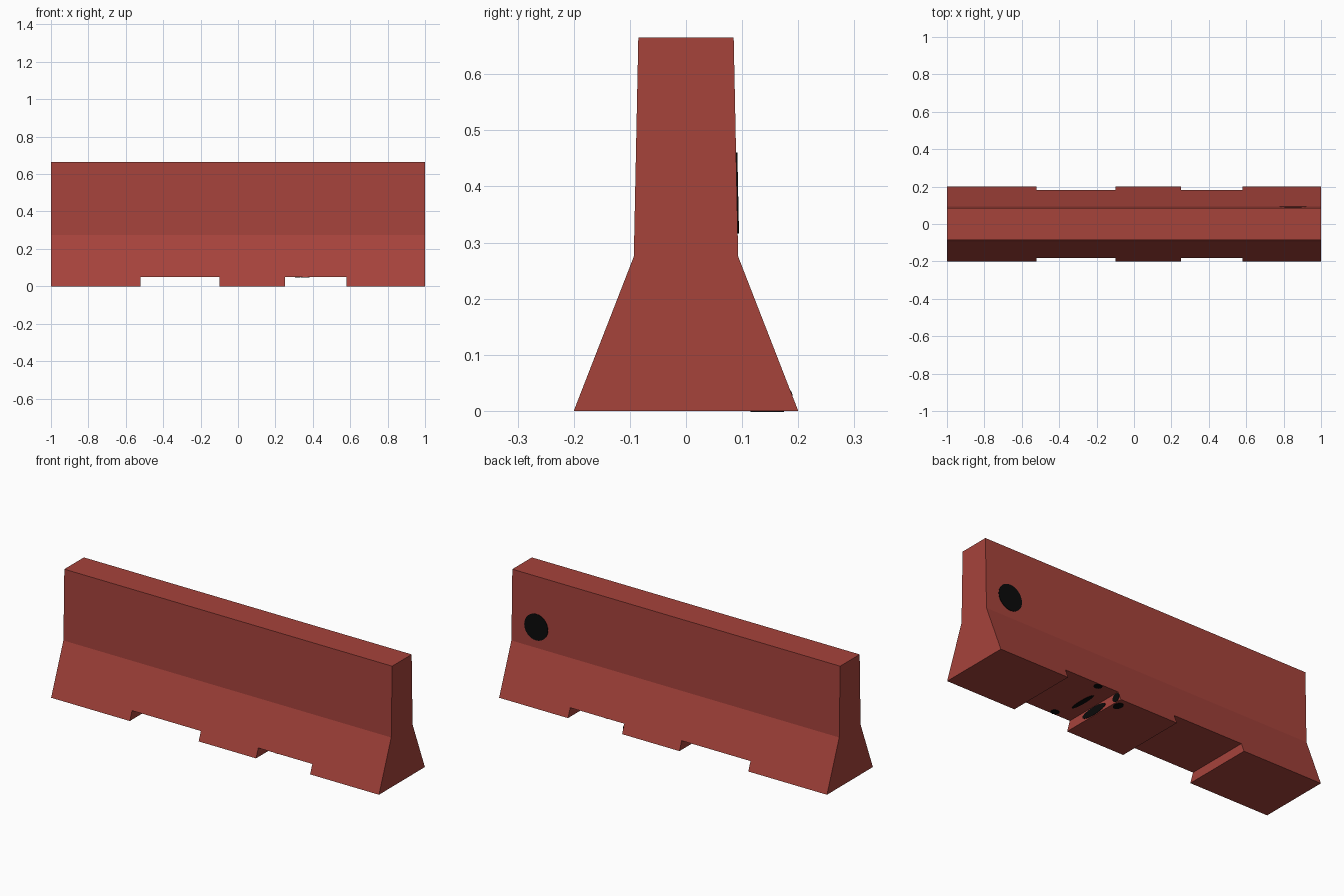
import bpy, bmesh, math
from mathutils import Matrix, Vector

if "Cube" in bpy.data.objects:
    bpy.data.objects.remove(bpy.data.objects["Cube"])


def material(name, rgb):
    m = bpy.data.materials.new(name)
    m.diffuse_color = (*rgb, 1)
    m.use_nodes = True
    m.node_tree.nodes["Principled BSDF"].inputs["Base Color"].default_value = m.diffuse_color
    return m


RED = material("brick red", (0.38, 0.056, 0.044))
BLACK = material("black", (0.003, 0.003, 0.003))


def add_object(name, bm, mat):
    bmesh.ops.recalc_face_normals(bm, faces=bm.faces)
    mesh = bpy.data.meshes.new(name)
    bm.to_mesh(mesh)
    bm.free()
    mesh.materials.append(mat)
    ob = bpy.data.objects.new(name, mesh)
    bpy.context.collection.objects.link(ob)
    return ob


# barrier: half profile mirrored in y, extruded along x
half = [(0.20, 0), (0.093, 0.275), (0.085, 0.665)]
profile = half + [(-y, z) for y, z in reversed(half)]
bm = bmesh.new()
end = bm.faces.new([bm.verts.new((-1, y, z)) for y, z in profile])
ext = bmesh.ops.extrude_face_region(bm, geom=[end], use_keep_orig=True)
bmesh.ops.translate(bm, vec=(2, 0, 0),
                    verts=[g for g in ext["geom"] if isinstance(g, bmesh.types.BMVert)])
barrier = add_object("barrier_body", bm, RED)

# fork-lift notches cut across the base
NOTCH = 0.05
for i, (x0, x1) in enumerate([(-0.52, -0.10), (0.25, 0.58)]):
    bm = bmesh.new()
    bmesh.ops.create_cube(bm, size=1, matrix=Matrix.Translation(((x0 + x1) / 2, 0, 0))
                          @ Matrix.Diagonal((x1 - x0, 1, 2 * NOTCH, 1)))
    cutter = add_object(f"notch_cutter_{i}", bm, RED)
    mod = barrier.modifiers.new("notch", 'BOOLEAN')
    mod.operation = 'DIFFERENCE'
    mod.solver = 'EXACT'
    mod.object = cutter
    bpy.context.view_layer.objects.active = barrier
    bpy.ops.object.modifier_apply(modifier=mod.name)
    bpy.data.objects.remove(cutter)


def spot(name, loc, normal, rx, ry, sides=32):
    """Thin oval black plate lying on a surface; rx, ry are its local radii."""
    bm = bmesh.new()
    rot = Vector(normal).to_track_quat('Z', 'Y').to_matrix().to_4x4()
    bmesh.ops.create_cone(bm, cap_ends=True, segments=sides, radius1=1, radius2=1, depth=0.004,
                          matrix=Matrix.Translation(loc) @ rot @ Matrix.Diagonal((rx, ry, 1, 1)))
    return add_object(name, bm, BLACK)


# round plug on the back face
spot("drain_plug", (0.85, 0.091, 0.388), (0, 0.39, 0.008), 0.072, 0.072)

# small black marks inside the right notch
down = (0, 0, -1)
spot("notch_bar", (0.32, 0, NOTCH), down, 0.014, 0.08)
for y in (-0.16, 0.16):
    spot("notch_dot", (0.36, y, NOTCH), down, 0.022, 0.02)
spot("notch_wall_oval", (0.25, 0, 0.025), (1, 0, 0), 0.085, 0.022)
spot("notch_wall_dot", (0.25, 0.165, 0.025), (1, 0, 0), 0.025, 0.022)
spot("base_dot", (0.22, 0.145, 0), down, 0.022, 0.03)
